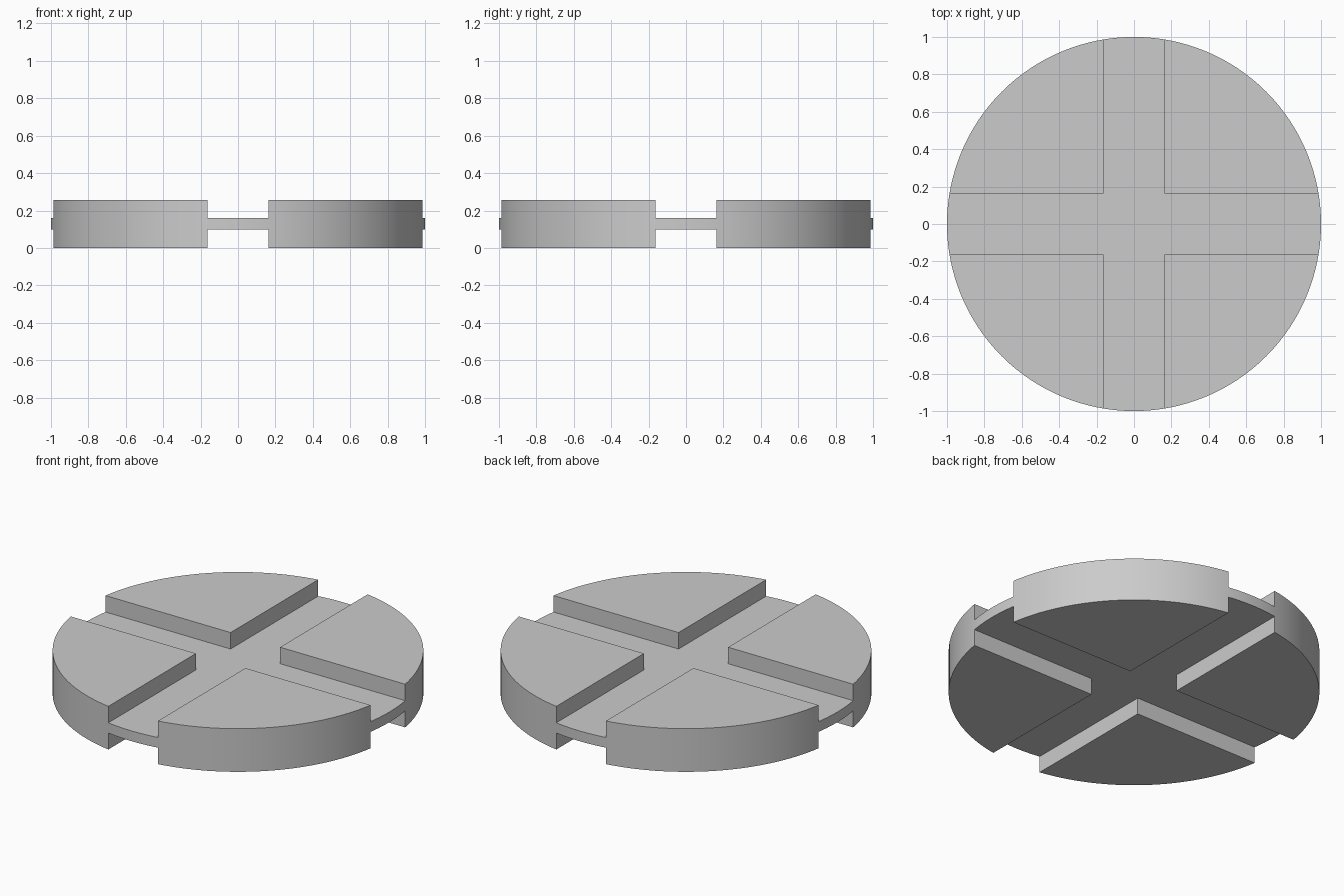
import bpy, bmesh, math

if "Cube" in bpy.data.objects:
    bpy.data.objects.remove(bpy.data.objects["Cube"], do_unlink=True)

HEIGHT = 0.257      # full thickness of the quadrant blocks
WEB = 0.061         # thickness of the thin web between them
HALF_SLOT = 0.163   # half the width of the cross slots
REACH = 1.2         # slots run past the rim

grey = bpy.data.materials.new("plain_grey")
grey.use_nodes = True
colour = (0.6, 0.6, 0.6, 1)
grey.diffuse_color = colour
grey.node_tree.nodes["Principled BSDF"].inputs["Base Color"].default_value = colour


def prism(name, outline, z0, z1):
    """Extrude a flat outline from z0 up to z1."""
    bm = bmesh.new()
    base = bm.faces.new([bm.verts.new((x, y, z0)) for x, y in outline])
    top = bmesh.ops.extrude_face_region(bm, geom=[base])["geom"]
    bmesh.ops.translate(bm, vec=(0, 0, z1 - z0),
                        verts=[g for g in top if isinstance(g, bmesh.types.BMVert)])
    bmesh.ops.recalc_face_normals(bm, faces=bm.faces)
    mesh = bpy.data.meshes.new(name)
    bm.to_mesh(mesh)
    bm.free()
    obj = bpy.data.objects.new(name, mesh)
    mesh.materials.append(grey)
    bpy.context.collection.objects.link(obj)
    return obj


# Round body
SIDES = 128
circle = [(math.cos(math.tau * i / SIDES), math.sin(math.tau * i / SIDES))
          for i in range(SIDES)]
disc = prism("slotted_disc", circle, 0, HEIGHT)

# Cross-shaped slots cut into the top and the underside
arm = [(REACH, -HALF_SLOT), (REACH, HALF_SLOT), (HALF_SLOT, HALF_SLOT)]
cross = []
for _ in range(4):
    cross += arm
    arm = [(-y, x) for x, y in arm]
low, high = (HEIGHT - WEB) / 2, (HEIGHT + WEB) / 2
cutters = [prism("top_slot_cutter", cross, high, HEIGHT + 0.1),
           prism("bottom_slot_cutter", cross, -0.1, low)]
for cutter in cutters:
    cutter.hide_render = True
    cut = disc.modifiers.new(cutter.name, "BOOLEAN")
    cut.operation = "DIFFERENCE"
    cut.solver = "EXACT"
    cut.object = cutter

# Bake the cuts and drop the cutters
bpy.context.view_layer.update()
graph = bpy.context.evaluated_depsgraph_get()
baked = bpy.data.meshes.new_from_object(disc.evaluated_get(graph))
disc.modifiers.clear()
disc.data = baked
for cutter in cutters:
    bpy.data.objects.remove(cutter, do_unlink=True)

# Smooth rim, sharp edges
bpy.ops.object.select_all(action="DESELECT")
disc.select_set(True)
bpy.context.view_layer.objects.active = disc
bpy.ops.object.shade_smooth_by_angle(angle=math.radians(30))
